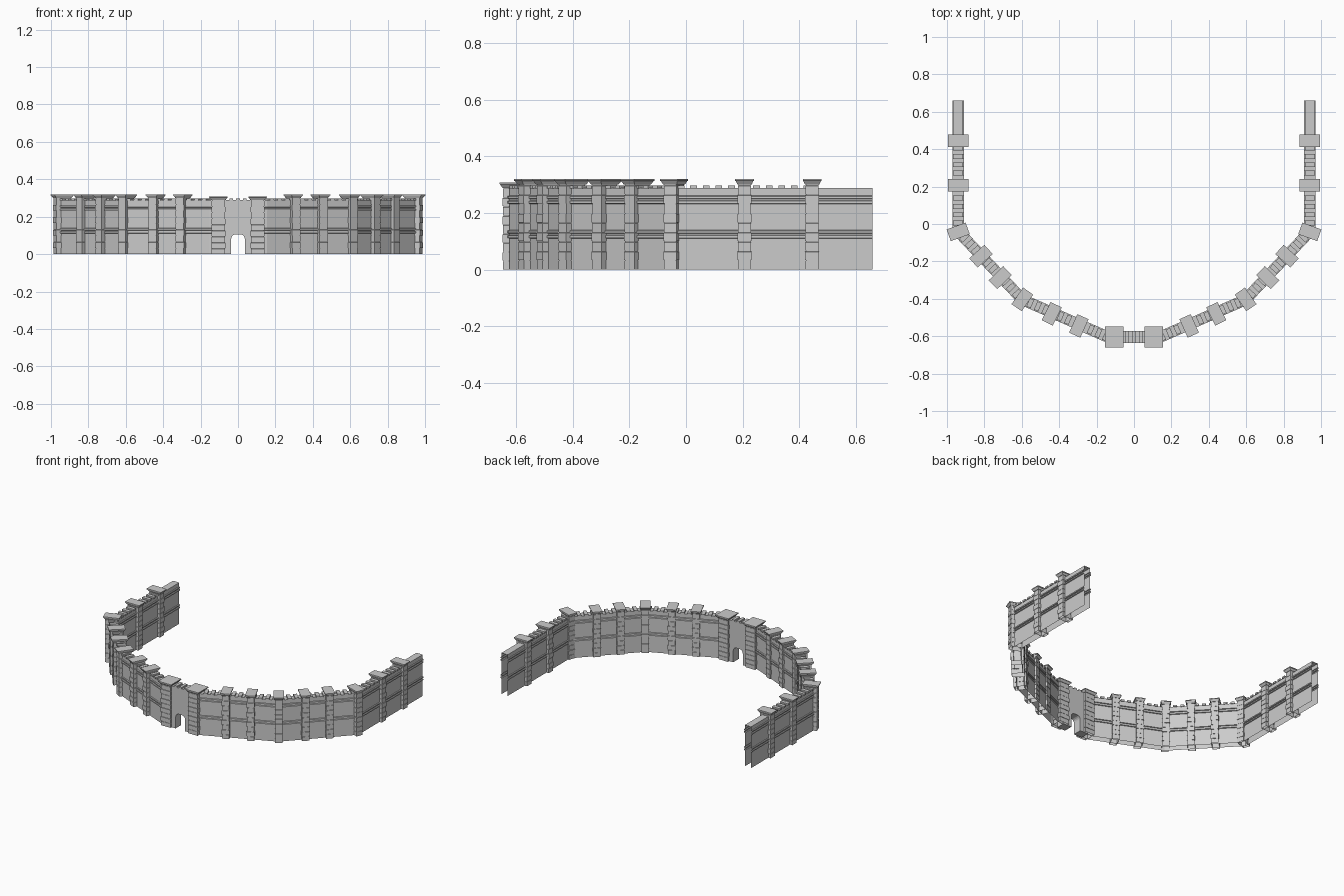
import bpy, bmesh, math
from mathutils import Vector, Matrix

if "Cube" in bpy.data.objects:
    bpy.data.objects.remove(bpy.data.objects["Cube"])


def finish(bm, name, mirror=True):
    bmesh.ops.recalc_face_normals(bm, faces=bm.faces)
    me = bpy.data.meshes.new(name)
    bm.to_mesh(me)
    bm.free()
    ob = bpy.data.objects.new(name, me)
    bpy.context.collection.objects.link(ob)
    if mirror:
        ob.modifiers.new("Mirror", 'MIRROR').use_mirror_merge = False
    return ob


def box(bm, center, size, angle=0):
    m = (Matrix.Translation(center) @ Matrix.Rotation(angle, 4, 'Z')
         @ Matrix.Diagonal((*size, 1)))
    bmesh.ops.create_cube(bm, size=1, matrix=m)


TOP = 0.288
T = 0.024     # half thickness of the curtain wall
B = 0.030     # half thickness at the string courses
path = [Vector(p) for p in
        [(0.10, -0.605), (0.15, -0.600), (0.595, -0.405), (0.94, -0.04), (0.94, 0.66)]]

# Curtain wall: open-bottomed shell with two double string courses per face
half = [(T, 0)]
for z in (0.110, 0.127, 0.232, 0.249):
    half += [(T, z), (B, z + 0.002), (B, z + 0.010), (T, z + 0.012)]
half += [(T, TOP)]
profile = half + [(-o, z) for o, z in reversed(half)]


def normal(a, b):
    d = (b - a).normalized()
    return Vector((d.y, -d.x))


bm = bmesh.new()
rings = []
for i, p in enumerate(path):
    n0 = normal(path[max(i - 1, 0)], path[max(i, 1)])
    n1 = normal(path[min(i, len(path) - 2)], path[min(i + 1, len(path) - 1)])
    n = (n0 + n1).normalized()
    n = n / n.dot(n0)
    rings.append([bm.verts.new((p.x + n.x * o, p.y + n.y * o, z)) for o, z in profile])
for r, s in zip(rings, rings[1:]):
    for k in range(len(profile) - 1):
        bm.faces.new((r[k], s[k], s[k + 1], r[k + 1]))
finish(bm, "curtain_wall")

# Low battlements across the wall top
bm = bmesh.new()
stretches = [(path[1], path[2]), (path[2], path[3]), (path[3], Vector((0.94, 0.45)))]
for a, b in stretches:
    d = b - a
    count = round(d.length / 0.045)
    for i in range(count):
        c = a + d * ((i + 0.5) / count)
        box(bm, (c.x, c.y, TOP + 0.004), (0.024, 2 * B, 0.012), math.atan2(d.y, d.x))
finish(bm, "battlements")


# Pillars: stacked blocks with recessed joints and a flared cap
def pillar(bm, x, y, angle, w, d, cap_w, cap_d, top):
    neck = top - 0.020
    n = 9
    h = neck / n
    steps = []
    for i in range(n):
        e = 0.0 if i % 2 else 0.003
        z = i * h
        steps += [(w - e, d - e, z), (w - e, d - e, z + h - 0.004),
                  (w - 0.006, d - 0.006, z + h - 0.003), (w - 0.006, d - 0.006, z + h)]
    steps += [(w, d, neck), (cap_w - 0.004, cap_d - 0.004, top - 0.007),
              (cap_w, cap_d, top - 0.006), (cap_w, cap_d, top)]
    rot = Matrix.Translation((x, y, 0)) @ Matrix.Rotation(angle, 4, 'Z')
    prev = None
    for sw, sd, z in steps:
        ring = [bm.verts.new(rot @ Vector((sx * sw / 2, sy * sd / 2, z)))
                for sx, sy in ((-1, -1), (1, -1), (1, 1), (-1, 1))]
        if prev:
            for k in range(4):
                bm.faces.new((prev[k], prev[(k + 1) % 4], ring[(k + 1) % 4], ring[k]))
        prev = ring
    bm.faces.new(prev)


bm = bmesh.new()
spots = [(0.295, -0.545, 24), (0.44, -0.48, 26), (0.597, -0.403, 35), (0.715, -0.287, 46),
         (0.818, -0.172, 48), (0.94, -0.042, 70), (0.94, 0.207, 90), (0.94, 0.446, 90)]
for x, y, a in spots:
    pillar(bm, x, y, math.radians(a), 0.05, 0.086, 0.066, 0.108, 0.320)
finish(bm, "wall_pillars")

bm = bmesh.new()
pillar(bm, 0.105, -0.603, 0, 0.076, 0.092, 0.100, 0.112, 0.308)
finish(bm, "gate_pillars")

# Gate wall with a rounded-top opening cut through
r, gx, gz = 0.026, 0.037, 0.106
arch = [(-gx, 0)]
arch += [(-gx + r - r * math.cos(t * math.pi / 8), gz - r + r * math.sin(t * math.pi / 8))
         for t in range(5)]
arch += [(-x, z) for x, z in reversed(arch)]
outline = [(-0.1, TOP), (-0.1, 0)] + arch + [(0.1, 0), (0.1, TOP)]
bm = bmesh.new()
front = [bm.verts.new((x, -0.635, z)) for x, z in outline]
back = [bm.verts.new((x, -0.573, z)) for x, z in outline]
bm.faces.new(front)
bm.faces.new(list(reversed(back)))
for k in range(len(outline)):
    j = (k + 1) % len(outline)
    bm.faces.new((front[k], front[j], back[j], back[k]))
finish(bm, "gate_wall", mirror=False)

# Battlements over the gate
bm = bmesh.new()
for i in range(-1, 2):
    box(bm, (i * 0.036, -0.604, TOP + 0.004), (0.02, 0.062, 0.012))
finish(bm, "gate_battlements", mirror=False)
